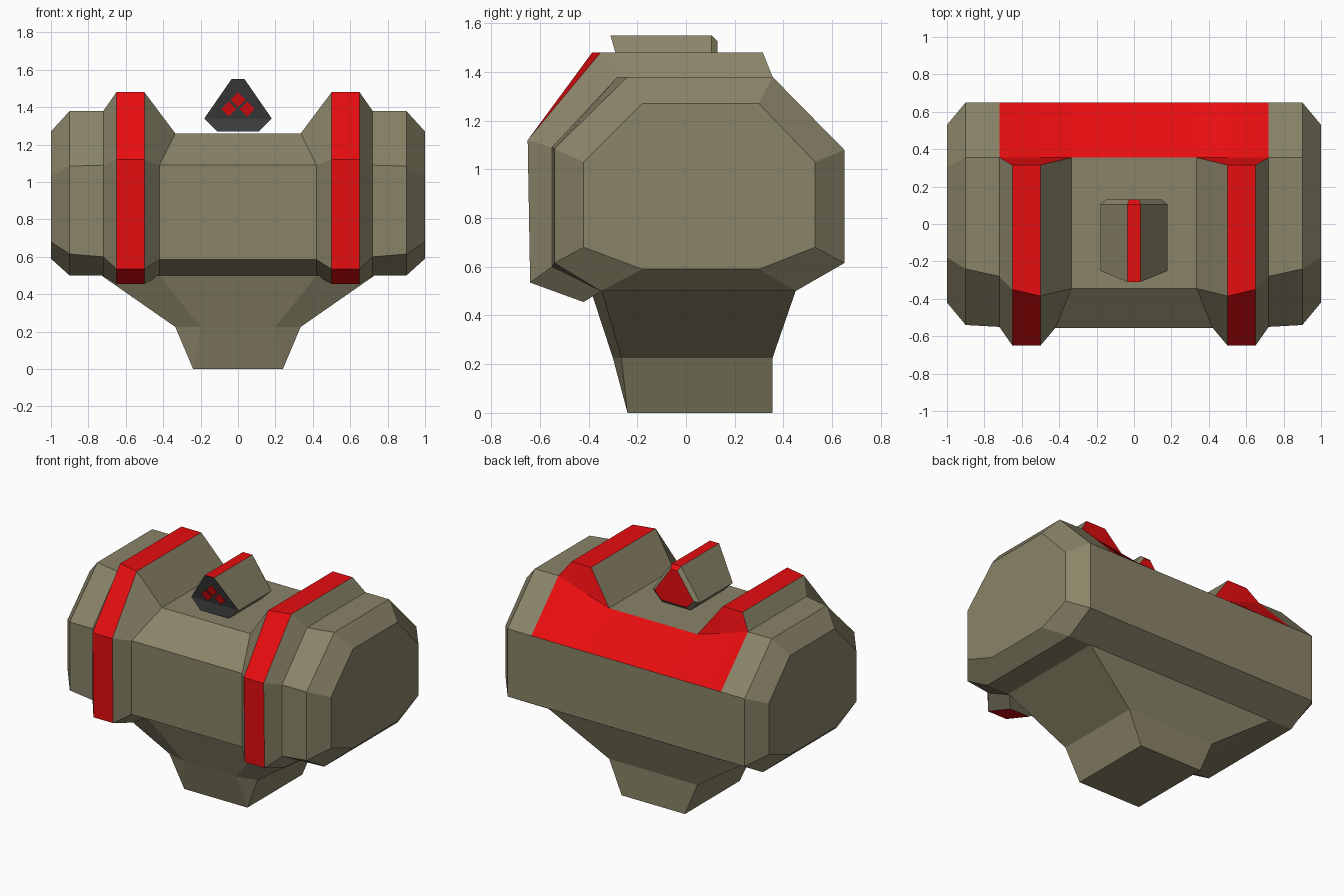
import bpy, bmesh

if "Cube" in bpy.data.objects:
    bpy.data.objects.remove(bpy.data.objects["Cube"])


def material(name, rgb):
    m = bpy.data.materials.new(name)
    m.diffuse_color = (*rgb, 1)
    m.use_nodes = True
    m.node_tree.nodes["Principled BSDF"].inputs["Base Color"].default_value = m.diffuse_color
    return m


OLIVE = material("olive", (0.255, 0.23, 0.14))
RED = material("red", (0.8, 0.004, 0.005))
DARK = material("dark_grey", (0.05, 0.05, 0.05))


def loft(name, rings, colour=lambda i, k: 0, cap_colours=(0, 0)):
    """Skin closed rings of equal point count; coincident points are merged."""
    bm = bmesh.new()
    cache = {}

    def vert(p):
        key = tuple(round(c, 4) for c in p)
        if key not in cache:
            cache[key] = bm.verts.new(key)
        return cache[key]

    def face(points, mat):
        vs = list(dict.fromkeys(vert(p) for p in points))
        if len(vs) > 2:
            bm.faces.new(vs).material_index = mat

    n = len(rings[0])
    for i in range(len(rings) - 1):
        a, b = rings[i], rings[i + 1]
        for k in range(n):
            j = (k + 1) % n
            face([a[k], a[j], b[j], b[k]], colour(i, k))
    face(rings[0], cap_colours[0])
    face(rings[-1], cap_colours[1])
    bmesh.ops.recalc_face_normals(bm, faces=bm.faces)
    me = bpy.data.meshes.new(name)
    bm.to_mesh(me)
    bm.free()
    for m in (OLIVE, RED, DARK):
        me.materials.append(m)
    ob = bpy.data.objects.new(name, me)
    bpy.context.collection.objects.link(ob)
    return ob


# Main housing: (y, z) sections, from bottom front round over the top to the back
end = [(-.18, .59), (-.18, .59), (-.42, .68), (-.42, 1.03), (-.18, 1.27),
       (.30, 1.27), (.30, 1.27), (.53, 1.03), (.53, .68), (.30, .59)]
back = [(.65, 1.08), (.65, .615), (.45, .50)]
wing = [(-.35, .50), (-.35, .50), (-.54, .615), (-.54, 1.085), (-.24, 1.38),
        (.355, 1.38), (.355, 1.38)] + back
shoulder = [(-.35, .50), (-.35, .50), (-.55, .60), (-.55, 1.09), (-.28, 1.38),
            (.355, 1.38), (.355, 1.38)] + back


def band(top_front, top_back_z):
    return [(-.35, .50), (-.42, .455), (-.64, .535), (-.65, 1.12), (top_front, 1.48),
            (.315, 1.48), (.355, top_back_z)] + back


centre = [(-.35, .50), (-.35, .50), (-.555, .585), (-.555, 1.09), (-.345, 1.26),
          (.355, 1.26), (.355, 1.26)] + back
centre_x = [.42] * 4 + [.335] * 6

half = [[(x, y, z) for y, z in sec] for x, sec in (
    (1, end), (.9, wing), (.72, shoulder), (.65, band(-.35, 1.358)), (.5, band(-.385, 1.31)))]
half.append([(x, y, z) for x, (y, z) in zip(centre_x, centre)])
rings = half + [[(-x, y, z) for x, y, z in r] for r in reversed(half)]


def housing_colour(i, k):
    span = min(i, 10 - i)            # 0 = outermost span, 5 = centre
    if k == 6 and span >= 2:         # rear panel
        return 1
    if k == 5 and 2 <= span <= 4:    # rear ends of the raised bands
        return 1
    return 1 if span == 3 and 1 <= k <= 4 else 0


loft("housing", rings, housing_colour)


# Pedestal: tapered hopper with chamfered front corners
def pedestal_ring(z, front_x, front_y, side_x, side_y, back_y):
    right = [(front_x, front_y, z), (side_x, side_y, z), (side_x, back_y, z)]
    return right + [(-x, y, zz) for x, y, zz in reversed(right)]


loft("pedestal", [pedestal_ring(0, .24, -.24, .24, -.24, .355),
                  pedestal_ring(.225, .2, -.30, .335, -.265, .355),
                  pedestal_ring(.5, .42, -.39, .73, -.345, .45)])


# Sensor on top: six-sided prism with overhanging dark face and chamfered red rear
def mirrored(right):
    return right + [(-x, y, z) for x, y, z in reversed(right)]


def sensor_ring(y):
    return mirrored([(.035, y, 1.55), (.18, y, 1.34), (.11, y, 1.27)])


front = mirrored([(.035, -.31, 1.55), (.18, -.25, 1.34), (.11, -.255, 1.27)])
rear = mirrored([(.026, .13, 1.525), (.148, .13, 1.35), (.098, .13, 1.295)])
loft("sensor", [front, sensor_ring(.105), rear],
     lambda i, k: 1 if k == 5 else 0, (2, 1))
# split the sensor front along its widest line
me = bpy.data.objects["sensor"].data
bm = bmesh.new()
bm.from_mesh(me)
bm.verts.ensure_lookup_table()
corners = [v for v in bm.verts if abs(v.co.y + .25) < .001 and abs(v.co.z - 1.34) < .001]
bmesh.ops.connect_verts(bm, verts=corners)
bm.to_mesh(me)
bm.free()

# Red diamond lenses lying on the overhanging front face
for n, (cx, cz) in enumerate(((0, 1.44), (-.05, 1.39), (.05, 1.39))):
    def diamond(lift):
        pts = ((cx, cz + .04), (cx + .04, cz), (cx, cz - .04), (cx - .04, cz))
        return [(x, -.25 - .06 * (z - 1.34) / .21 - lift, z) for x, z in pts]
    loft(f"lens_{n + 1}", [diamond(.006), diamond(0)], lambda i, k: 1, (1, 1))
